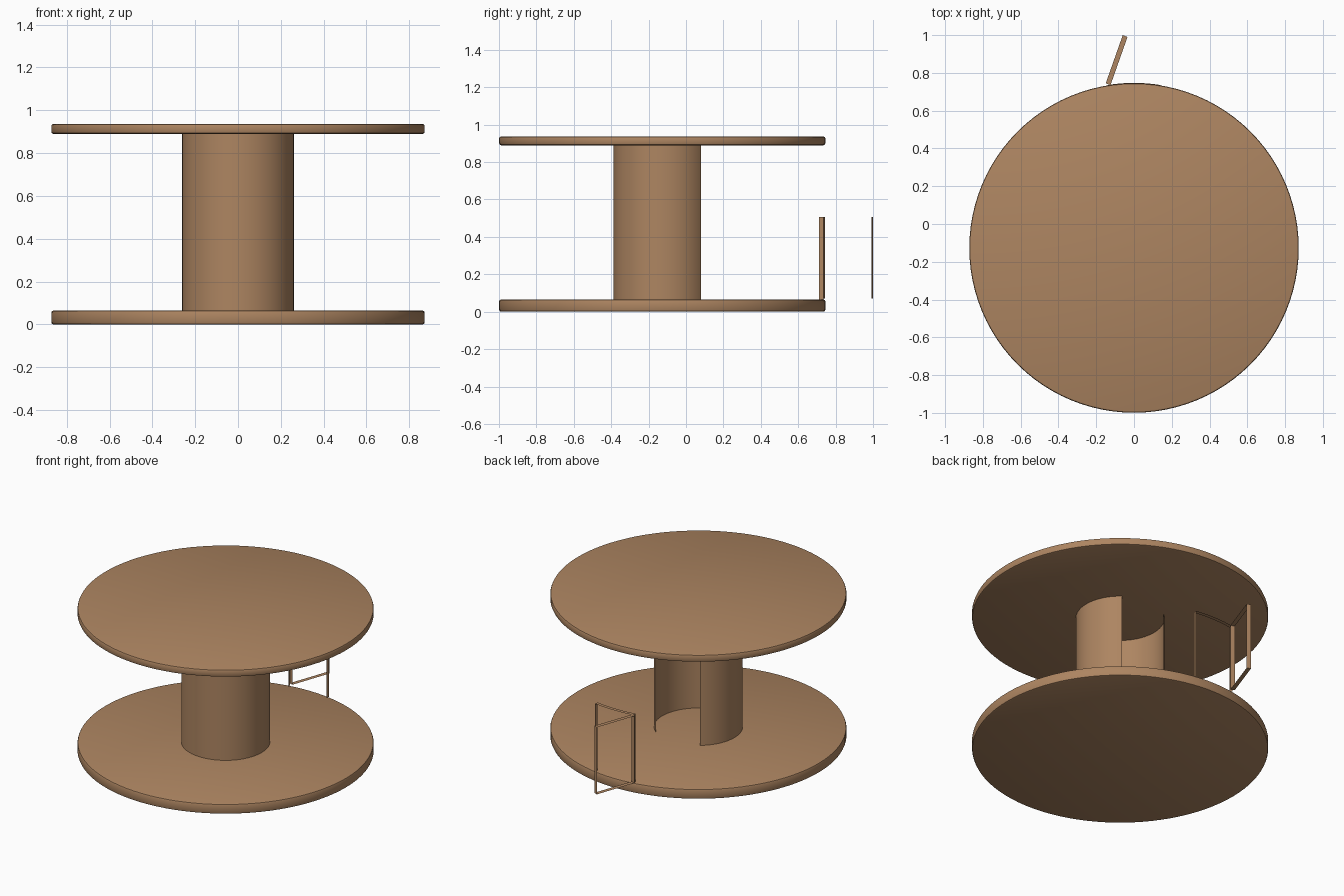
import bpy
import bmesh
from math import radians, cos, sin
from mathutils import Vector

default = bpy.data.objects.get("Cube")
if default:
    bpy.data.objects.remove(default, do_unlink=True)

wood = bpy.data.materials.new("warm brown")
wood.use_nodes = True
colour = (0.42, 0.235, 0.12, 1)
wood.diffuse_color = colour
wood.node_tree.nodes["Principled BSDF"].inputs["Base Color"].default_value = colour

AXIS = Vector((0, -0.127, 0))
FLOOR, HEAD = 0.072, 0.507      # doorway bottom and top heights


def finish(name, bm):
    mesh = bpy.data.meshes.new(name)
    bm.to_mesh(mesh)
    bm.free()
    obj = bpy.data.objects.new(name, mesh)
    bpy.context.collection.objects.link(obj)
    mesh.materials.append(wood)
    bpy.ops.object.select_all(action='DESELECT')
    obj.select_set(True)
    bpy.context.view_layer.objects.active = obj
    bpy.ops.object.shade_smooth_by_angle(angle=radians(35))
    return obj


def polar(radius, degrees, z):
    a = radians(degrees)
    return AXIS + Vector((radius * cos(a), radius * sin(a), z))


def ribbon(name, left, right):
    """Thin sheet stretched between two matching rows of points."""
    bm = bmesh.new()
    a = [bm.verts.new(p) for p in left]
    b = [bm.verts.new(p) for p in right]
    for i in range(len(a) - 1):
        bm.faces.new((a[i], a[i + 1], b[i + 1], b[i]))
    return finish(name, bm)


def disc(name, bottom, top):
    bm = bmesh.new()
    bmesh.ops.create_cone(bm, cap_ends=True, segments=96, radius1=0.872,
                          radius2=0.872, depth=top - bottom)
    bmesh.ops.translate(bm, verts=bm.verts, vec=AXIS + Vector((0, 0, (bottom + top) / 2)))
    rims = [e for e in bm.edges if abs(e.verts[0].co.z - e.verts[1].co.z) < 0.001]
    bmesh.ops.bevel(bm, geom=rims, offset=0.01, segments=2, profile=0.5, affect='EDGES')
    return finish(name, bm)


# Floor and roof slabs
disc("floor_disc", 0, 0.065)
disc("roof_disc", 0.89, 0.937)

# Central wall, open at the back
steps = 80
angles = [127.3 + (412.7 - 127.3) * i / steps for i in range(steps + 1)]
ribbon("core_wall", [polar(0.261, a, 0.064) for a in angles],
       [polar(0.261, a, 0.891) for a in angles])

# Doorway frame at the rim: two jambs and a curved head
INNER, OUTER, HALF = 0.85, 0.874, 9.2
for side, a in (("left", 90 - HALF), ("right", 90 + HALF)):
    ribbon(side + "_jamb", [polar(INNER, a, 0.065), polar(INNER, a, HEAD)],
           [polar(OUTER, a, 0.065), polar(OUTER, a, HEAD)])
arc = [90 - HALF + 2 * HALF * i / 12 for i in range(13)]
ribbon("door_head", [polar(INNER, a, HEAD) for a in arc],
       [polar(OUTER, a, HEAD) for a in arc])

# Open door: an empty outline swung outward from the right jamb
hinge, swing = Vector((-0.137, 0.74, 0)), Vector((-0.047, 0.995, 0))
along = (swing - hinge).normalized()
across = Vector((along.y, -along.x, 0)) * 0.0135
corners = [hinge + Vector((0, 0, FLOOR)), swing + Vector((0, 0, FLOOR)),
           swing + Vector((0, 0, HEAD)), hinge + Vector((0, 0, HEAD))]
corners.append(corners[0])
ribbon("open_door_outline", [c - across for c in corners], [c + across for c in corners])
